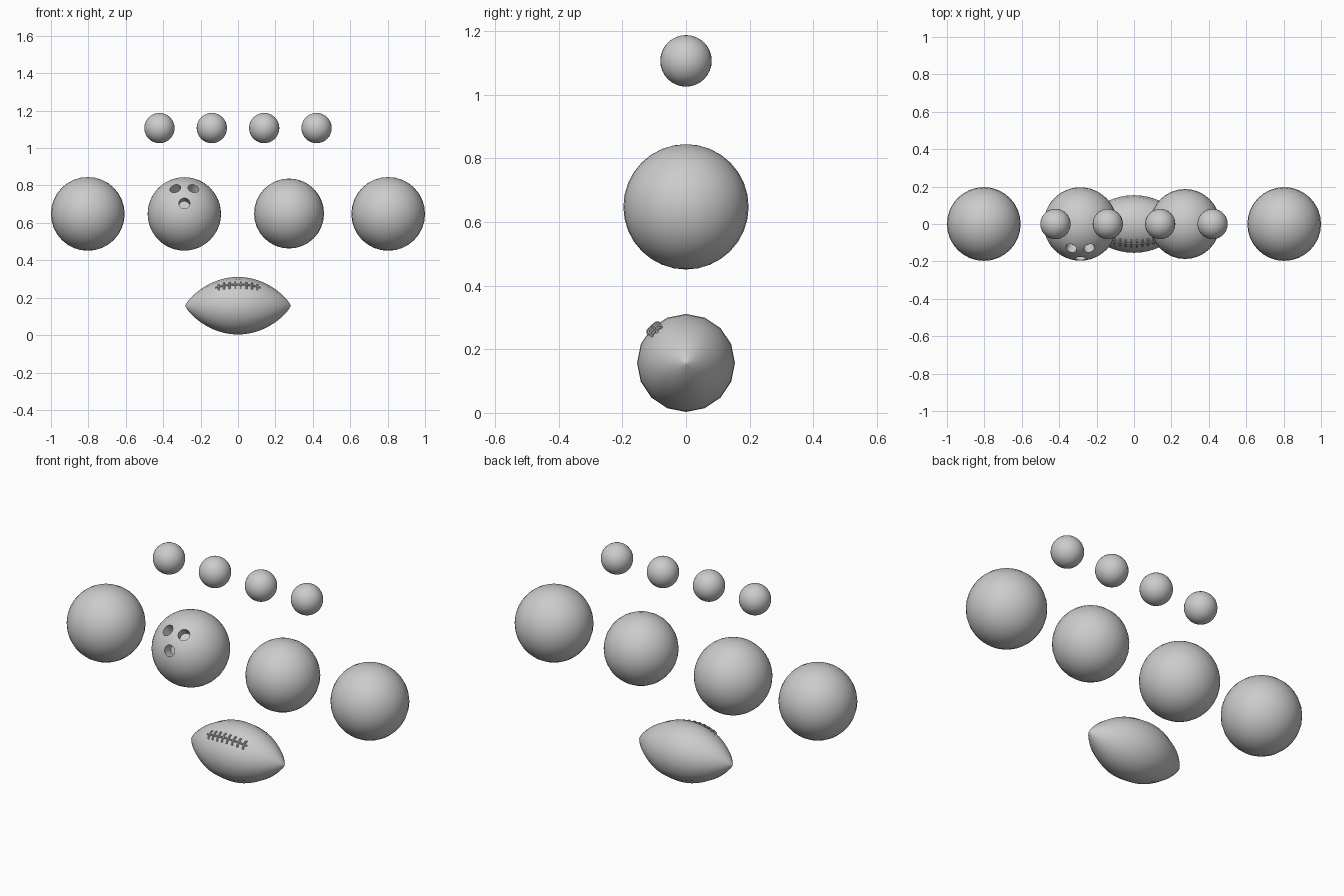
import bpy, bmesh, math
from mathutils import Vector, Matrix

cube = bpy.data.objects.get("Cube")
if cube:
    bpy.data.objects.remove(cube, do_unlink=True)

GREY = (0.6, 0.6, 0.6, 1)
grey = bpy.data.materials.new("plain grey")
grey.use_nodes = True
grey.diffuse_color = GREY
grey.node_tree.nodes["Principled BSDF"].inputs["Base Color"].default_value = GREY


def finish(ob, name):
    ob.name = name
    ob.data.materials.clear()
    ob.data.materials.append(grey)
    bpy.ops.object.select_all(action='DESELECT')
    ob.select_set(True)
    bpy.context.view_layer.objects.active = ob
    bpy.ops.object.shade_smooth_by_angle(angle=math.radians(40))
    return ob


def ball(name, x, z, radius, segments=32, rings=16):
    bpy.ops.mesh.primitive_uv_sphere_add(segments=segments, ring_count=rings,
                                         radius=radius, location=(x, 0, z))
    return finish(bpy.context.object, name)


def from_bmesh(name, bm):
    bmesh.ops.recalc_face_normals(bm, faces=bm.faces)
    mesh = bpy.data.meshes.new(name)
    bm.to_mesh(mesh)
    bm.free()
    ob = bpy.data.objects.new(name, mesh)
    bpy.context.collection.objects.link(ob)
    return finish(ob, name)


# Top row of small balls
for i in range(4):
    ball(f"small_ball_{i + 1}", -0.42 + 0.28 * i, 1.107, 0.081)

# Middle row of large balls
ball("large_ball_right", -0.803, 0.648, 0.197)
ball("large_ball_left", 0.803, 0.648, 0.197)
ball("medium_ball", 0.273, 0.65, 0.187)

# Ball with three finger holes
centre = Vector((-0.287, 0, 0.648))
bowling = ball("bowling_ball", centre.x, centre.z, 0.196, 48, 24)
for i, (dx, dz) in enumerate([(-0.049, 0.137), (0.049, 0.137), (0, 0.057)]):
    out = Vector((dx, -math.sqrt(0.196 ** 2 - dx * dx - dz * dz), dz))
    bpy.ops.mesh.primitive_cylinder_add(vertices=24, radius=0.03, depth=0.12,
                                        location=centre + out)
    cutter = finish(bpy.context.object, f"finger_hole_cutter_{i + 1}")
    cutter.rotation_euler = out.to_track_quat('Z', 'Y').to_euler()
    cutter.hide_render = True
    cut = bowling.modifiers.new("finger hole", 'BOOLEAN')
    cut.operation = 'DIFFERENCE'
    cut.solver = 'EXACT'
    cut.object = cutter

# Apply the cuts and drop the cutters
bpy.context.view_layer.update()
depsgraph = bpy.context.evaluated_depsgraph_get()
carved = bpy.data.meshes.new_from_object(bowling.evaluated_get(depsgraph))
bowling.modifiers.clear()
bowling.data = carved
for ob in [o for o in bpy.data.objects if "cutter" in o.name]:
    bpy.data.objects.remove(ob, do_unlink=True)
finish(bowling, "bowling_ball")

# Pointed oval ball, a lathed profile around the x axis
LENGTH, GIRTH, MID = 0.282, 0.154, 0.157


def girth(x):
    return GIRTH * max(0, 1 - (x / LENGTH) ** 2) ** 0.8


bm = bmesh.new()
steps = 24
profile = [-LENGTH * math.cos(math.pi * i / steps) for i in range(steps + 1)]
verts = [bm.verts.new((x, 0, girth(x))) for x in profile]
edges = [bm.edges.new(pair) for pair in zip(verts, verts[1:])]
bmesh.ops.spin(bm, geom=verts + edges, cent=(0, 0, 0), axis=(1, 0, 0),
               angle=math.tau, steps=16, use_duplicate=False)
bmesh.ops.remove_doubles(bm, verts=bm.verts, dist=0.0005)
bmesh.ops.translate(bm, verts=bm.verts, vec=(0, 0, MID))
from_bmesh("oval_ball", bm)


# Laces: one lengthwise cord and eight cross stitches, hugging the surface
def cord(name, points, radius):
    curve = bpy.data.curves.new(name, 'CURVE')
    curve.dimensions = '3D'
    curve.bevel_depth = radius
    curve.bevel_resolution = 2
    curve.use_fill_caps = True
    spline = curve.splines.new('POLY')
    spline.points.add(len(points) - 1)
    for p, co in zip(spline.points, points):
        p.co = (*co, 1)
    ob = bpy.data.objects.new(name, curve)
    bpy.context.collection.objects.link(ob)
    mesh = bpy.data.meshes.new_from_object(ob)
    bpy.data.objects.remove(ob, do_unlink=True)
    ob = bpy.data.objects.new(name, mesh)
    bpy.context.collection.objects.link(ob)
    finish(ob, name)


def on_skin(x, angle, lift):
    r = girth(x) + lift
    return (x, -r * math.sin(angle), MID + r * math.cos(angle))


TILT = math.radians(43)
cord("lace_lengthwise",
     [on_skin(-0.12 + 0.02 * i, TILT, 0.002) for i in range(13)], 0.005)
for i in range(8):
    x = -0.105 + 0.03 * i
    cord(f"lace_cross_{i + 1}",
         [on_skin(x, TILT + 0.055 * j, 0.003 if abs(j) < 3 else -0.003)
          for j in range(-3, 4)], 0.005)
